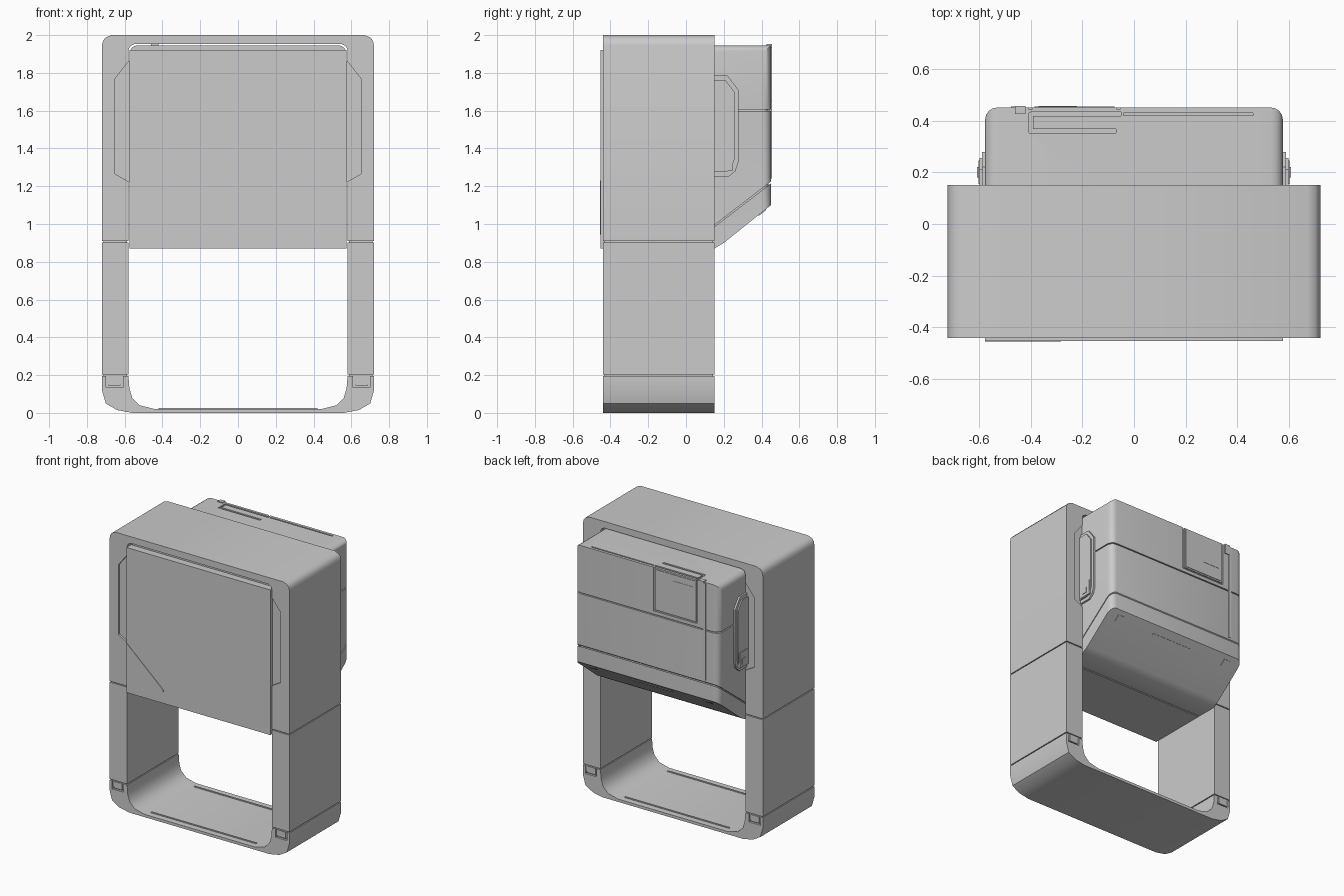
import bpy, bmesh
from mathutils import Vector

if "Cube" in bpy.data.objects:
    bpy.data.objects.remove(bpy.data.objects["Cube"])


def prism(name, pts, axis, a, b, bevel=None, width=0.045, segs=4):
    """Extrude a profile: axis 'y' takes (x, z) points, axis 'x' takes (y, z) points."""
    bm = bmesh.new()
    put = (lambda p, t: (p[0], t, p[1])) if axis == 'y' else (lambda p, t: (t, p[0], p[1]))
    lo = [bm.verts.new(put(p, a)) for p in pts]
    hi = [bm.verts.new(put(p, b)) for p in pts]
    bm.faces.new(lo)
    bm.faces.new(hi[::-1])
    n = len(pts)
    for i in range(n):
        j = (i + 1) % n
        bm.faces.new((lo[i], hi[i], hi[j], lo[j]))
    bmesh.ops.recalc_face_normals(bm, faces=bm.faces)
    if bevel:
        es = [e for e in bm.edges if bevel(e.verts[0].co, e.verts[1].co)]
        bmesh.ops.bevel(bm, geom=es, offset=width, segments=segs, profile=0.5, affect='EDGES')
    me = bpy.data.meshes.new(name)
    bm.to_mesh(me)
    bm.free()
    ob = bpy.data.objects.new(name, me)
    bpy.context.collection.objects.link(ob)
    return ob


def box(name, x, y, z):
    return prism(name, [(x[0], z[0]), (x[1], z[0]), (x[1], z[1]), (x[0], z[1])], 'y', y[0], y[1])


def cut(ob, x, y, z):
    c = box("cutter", x, y, z)
    c.hide_render = True
    m = ob.modifiers.new("groove", 'BOOLEAN')
    m.operation, m.solver, m.object = 'DIFFERENCE', 'EXACT', c
    bpy.context.view_layer.objects.active = ob
    bpy.ops.object.modifier_apply(modifier=m.name)
    bpy.data.objects.remove(c)


def span(s, a, b):
    return tuple(sorted((s * a, s * b)))


def arch(outer, inner):
    """Mirrored U profile from its right-hand outer and inner points."""
    flip = lambda pts: [(-x, z) for x, z in reversed(pts)]
    return outer + flip(outer) + [(-x, z) for x, z in inner] + inner[::-1]


F, B = -0.44, 0.15   # front and back of the frame

# Upper frame with notches in the inner sides
prism("upper_frame", arch(
    [(.72, .91), (.72, 1.945), (.715, 1.97), (.70, 1.988), (.67, 2.0)],
    [(.58, .91), (.58, 1.225), (.65, 1.265), (.65, 1.77), (.58, 1.86),
     (.58, 1.92), (.572, 1.94), (.55, 1.952)]), 'y', F, B)

# Base tray
base = prism("base_frame", arch(
    [(.72, .195), (.72, .12), (.70, .05), (.64, .015), (.56, 0)],
    [(.58, .195), (.575, .13), (.56, .08), (.52, .04), (.44, .02)]), 'y', F, B)

for s, side in ((1, "right"), (-1, "left")):
    # Legs, with a slimmer core showing in the seams
    box(f"{side}_leg", span(s, .58, .72), (F, B), (.202, .903))
    box(f"{side}_leg_core", span(s, .588, .712), (F + .008, B - .008), (.15, .95))
    # Slanted filler in the frame notch
    prism(f"{side}_notch_panel", [(s * .57, 1.225), (s * .58, 1.225), (s * .652, 1.265),
          (s * .652, 1.77), (s * .58, 1.86), (s * .57, 1.86)], 'y', F + .015, B - .01)
    # Rear side grip with a stepped face and a catch
    grip = [(.1, 1.25), (.225, 1.25), (.262, 1.28), (.278, 1.33), (.278, 1.71), (.22, 1.785), (.1, 1.785)]
    prism(f"{side}_grip", grip, 'x', s * .56, s * .588)
    inset = [(.1, 1.275), (.215, 1.275), (.243, 1.3), (.256, 1.34), (.256, 1.70), (.21, 1.76), (.1, 1.76)]
    prism(f"{side}_grip_face", inset, 'x', s * .56, s * .597)
    box(f"{side}_catch", span(s, .58, .602), (.155, .245), (1.28, 1.39))
    box(f"{side}_catch_tab", span(s, .58, .606), (.18, .22), (1.30, 1.34))
    # Square clips on both faces of the base corners
    for y, d, end in ((F, 1, "front"), (B, -1, "back")):
        cut(base, span(s, .61, .70), tuple(sorted((y - d * .02, y + d * .015))), (.135, .21))
        box(f"{side}_{end}_clip", span(s, .622, .688),
            tuple(sorted((y + d * .002, y + d * .03))), (.145, .192))

# Runner strips inside the tray
for y in (-.39, .10):
    box("tray_runner", (-.42, .42), (y - .006, y + .006), (.015, .025))

# Housing in three sections around an inner core
W = .575
rear = lambda a, b: abs(a.x - b.x) < 1e-5 and min(a.y, b.y) > .4
rear_top = lambda a, b: abs(a.x - b.x) < 1e-5 and (min(a.y, b.y) > .4 or min(a.z, b.z) > 1.9)
prism("housing_core", [(-.39, .885), (.14, .885), (.438, 1.112), (.438, 1.935), (-.39, 1.935)],
      'x', -W + .01, W - .01, rear_top)
prism("housing_bottom", [(0, .87), (.15, .87), (.20, .90), (.45, 1.10), (.45, 1.215)],
      'x', -W, W, rear)
prism("housing_middle", [(-.40, .87), (-.012, .87), (.45, 1.225), (.45, 1.597), (-.40, 1.597)],
      'x', -W, W, rear)
upper = prism("housing_upper", [(-.40, 1.605), (.45, 1.605), (.45, 1.946), (-.40, 1.946)],
              'x', -W, W, rear_top)

# Door grooves on the rear face and the top
for x, y, z in (((-.405, -.395), (.442, .47), (1.63, 1.97)),
                ((-.065, -.055), (.442, .47), (1.63, 1.97)),
                ((-.405, -.055), (.442, .47), (1.63, 1.64)),
                ((-.40, -.07), (.352, .368), (1.938, 1.97)),
                ((-.405, -.39), (.352, .43), (1.938, 1.97)),
                ((-.40, -.05), (.418, .432), (1.938, 1.97)),
                ((-.04, .46), (.42, .43), (1.938, 1.97))):
    cut(upper, x, y, z)

# Door inset, hinge and vertical trim on the rear
box("door_plate", (-.385, -.075), (.44, .454), (1.65, 1.935))
box("door_window", (-.37, -.22), (.44, .456), (1.74, 1.89))
box("door_hinge", (-.46, -.42), (.425, .456), (1.88, 1.952))
box("rear_trim", (-.475, -.455), (.44, .454), (1.24, 1.94))

# Front plate with a slightly raised corner panel
box("front_plate", (-W, W), (-.452, -.39), (.87, 1.92))
prism("front_corner_panel", [(-W, .945), (-.295, .945), (-.282, .952), (-.282, .967), (-.30, .985), (-W, 1.23)],
      'y', -.455, -.44)

# Feet and slot bar on the sloped underside
slope = Vector((0, .25, .20)).normalized()
down = Vector((0, slope.z, -slope.y))
for name, x0, x1, t in (("underside_foot", -.49, -.44, .26), ("underside_foot", .44, .49, .26),
                        ("underside_bar", -.17, .17, .25)):
    half = .025 if "foot" in name else .008
    c = Vector((0, .20, .90))
    ps = [c + slope * (t + u * half) + down * v for u, v in ((-1, -.01), (1, -.01), (1, .004), (-1, .004))]
    prism(name, [(p.y, p.z) for p in ps], 'x', x0, x1)

# Smooth shading that keeps the edges sharp
bpy.ops.object.select_all(action='SELECT')
bpy.context.view_layer.objects.active = upper
bpy.ops.object.shade_smooth_by_angle(angle=0.6)
